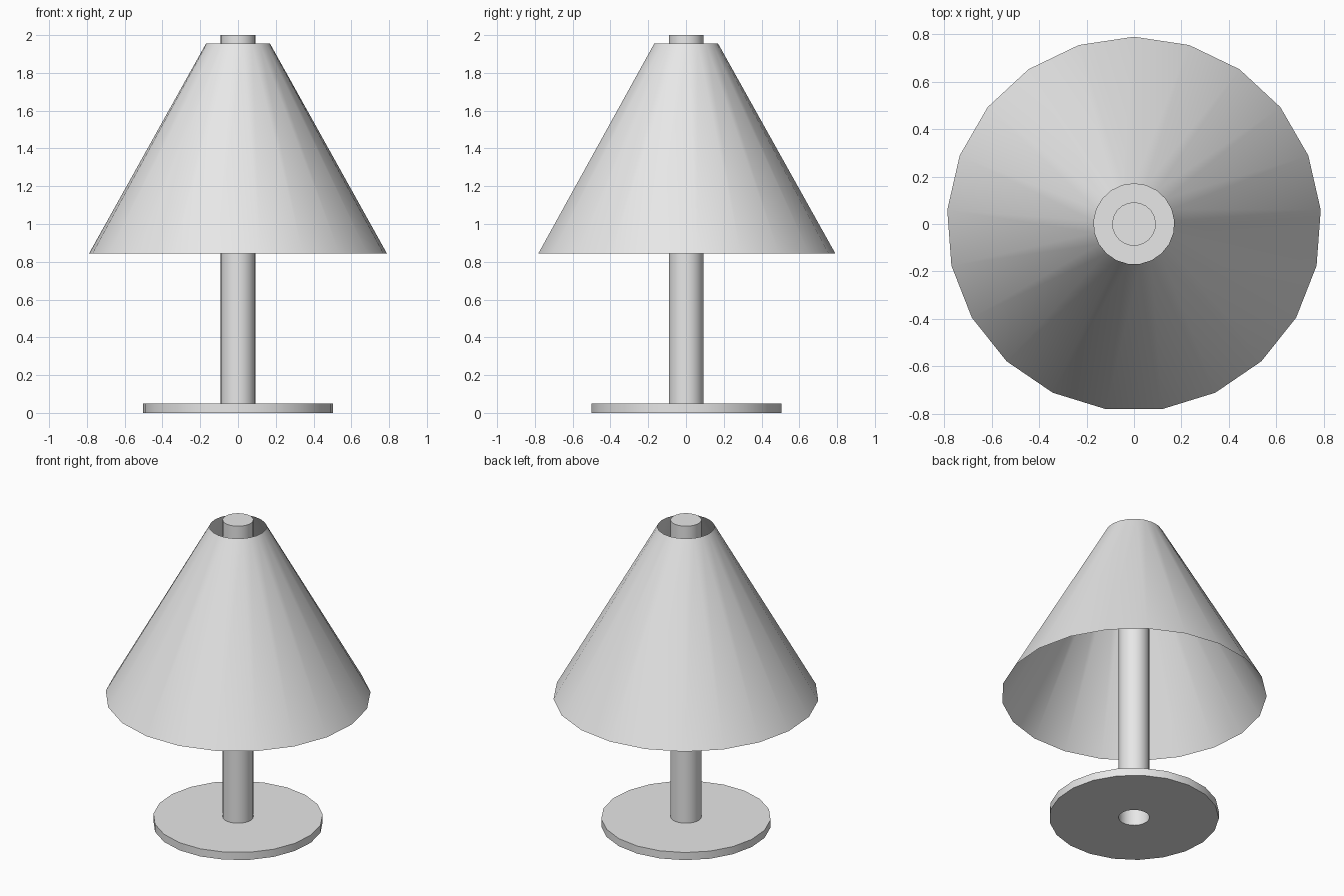
import bpy
import bmesh
from math import cos, sin, pi, radians

SIDES = 21

cube = bpy.data.objects.get("Cube")
if cube:
    bpy.data.objects.remove(cube, do_unlink=True)

grey = bpy.data.materials.new("light_grey")
grey.use_nodes = True
grey.diffuse_color = (0.8, 0.8, 0.8, 1)
grey.node_tree.nodes["Principled BSDF"].inputs["Base Color"].default_value = (0.8, 0.8, 0.8, 1)


def lathe(name, profile, cap_top=False, closed=False):
    """Sweep (radius, height) points around z, with a corner facing +y."""
    bm = bmesh.new()
    rings = []
    for r, z in profile:
        angles = [pi / 2 + 2 * pi * i / SIDES for i in range(SIDES)]
        rings.append([bm.verts.new((r * cos(a), r * sin(a), z)) for a in angles])
    pairs = list(zip(rings, rings[1:]))
    if closed:
        pairs.append((rings[-1], rings[0]))
    for low, high in pairs:
        for i in range(SIDES):
            j = (i + 1) % SIDES
            bm.faces.new((low[i], low[j], high[j], high[i]))
    if cap_top:
        bm.faces.new(rings[-1])
    mesh = bpy.data.meshes.new(name)
    bm.to_mesh(mesh)
    bm.free()
    mesh.materials.append(grey)
    obj = bpy.data.objects.new(name, mesh)
    bpy.context.collection.objects.link(obj)
    bpy.ops.object.select_all(action="DESELECT")
    obj.select_set(True)
    bpy.context.view_layer.objects.active = obj
    bpy.ops.object.shade_smooth_by_angle(angle=radians(30))
    return obj


POST = 0.092

# Flat foot, pierced where the hollow post meets it
lathe("base", [(POST, 0), (0.505, 0), (0.505, 0.05), (POST, 0.05)])

# Hollow post, open below and capped on top
lathe("post", [(POST, 0), (POST, 2)], cap_top=True)

# Thin open conical shade
lathe("lamp_shade", [(0.79, 0.845), (0.17, 1.955)])
